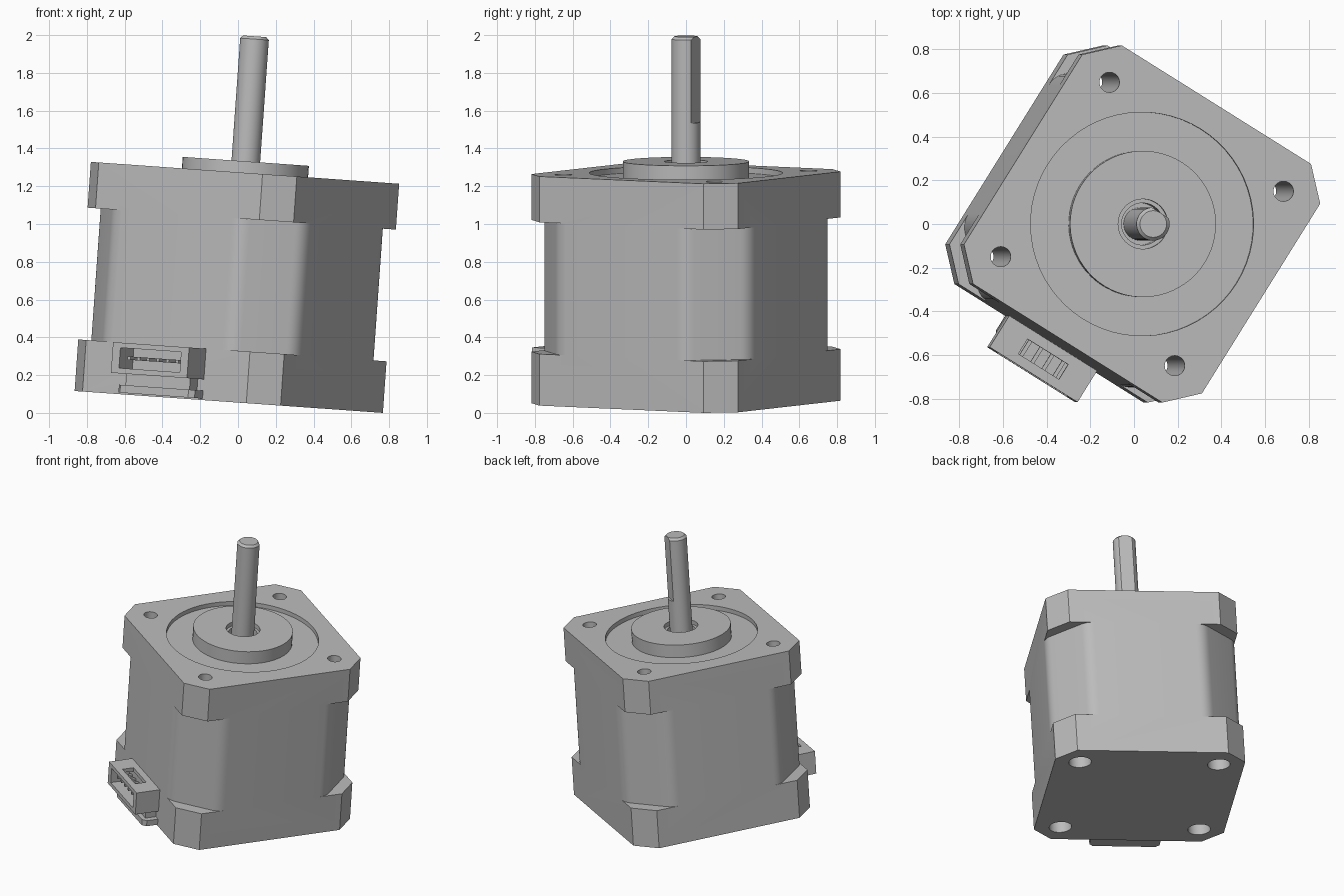
import bpy, bmesh, math
from mathutils import Matrix, Vector

cube = bpy.data.objects.get("Cube")
if cube:
    bpy.data.objects.remove(cube, do_unlink=True)

# One plain grey for the whole motor
GREY = (0.5, 0.5, 0.5, 1.0)
grey = bpy.data.materials.new("plain_grey")
grey.diffuse_color = GREY
grey.use_nodes = True
for node in grey.node_tree.nodes:
    if node.type == 'BSDF_PRINCIPLED':
        node.inputs["Base Color"].default_value = GREY

MM = 0.0304            # size of one millimetre
HALF = 21.2 * MM       # half width of the body
TOP = 40 * MM          # height of the body
LOW = 9 * MM           # height of the rear end bell
HIGH = TOP - 8 * MM    # underside of the front flange
HOLE = 15.5 * MM       # mounting hole offset
PLACE = (Matrix.Translation((-0.049, 0, 0.058))
         @ Matrix.Rotation(math.radians(4.06), 4, 'Y')
         @ Matrix.Rotation(math.radians(-32), 4, 'Z'))
parts = []


def add(name, bm, keep=True):
    bmesh.ops.remove_doubles(bm, verts=bm.verts, dist=1e-5)
    bmesh.ops.recalc_face_normals(bm, faces=bm.faces)
    mesh = bpy.data.meshes.new(name)
    bm.to_mesh(mesh)
    bm.free()
    mesh.materials.append(grey)
    ob = bpy.data.objects.new(name, mesh)
    bpy.context.collection.objects.link(ob)
    if keep:
        parts.append(ob)
    else:
        ob.hide_render = True
    return ob


def prism(name, points, z0, z1, keep=True):
    bm = bmesh.new()
    face = bm.faces.new([bm.verts.new((x, y, z0)) for x, y in points])
    new = bmesh.ops.extrude_face_region(bm, geom=[face])["geom"]
    bmesh.ops.translate(bm, vec=(0, 0, z1 - z0),
                        verts=[v for v in new if isinstance(v, bmesh.types.BMVert)])
    return add(name, bm, keep)


def circle(r, x=0, y=0, n=64):
    return [(x + r * math.cos(math.tau * i / n), y + r * math.sin(math.tau * i / n))
            for i in range(n)]


def rect(x0, x1, y0, y1, c=0):
    if not c:
        return [(x0, y0), (x1, y0), (x1, y1), (x0, y1)]
    return [(x0 + c, y0), (x1 - c, y0), (x1, y0 + c), (x1, y1 - c),
            (x1 - c, y1), (x0 + c, y1), (x0, y1 - c), (x0, y0 + c)]


def lathe(name, profile, closed):
    bm = bmesh.new()
    verts = [bm.verts.new((r, 0, z)) for r, z in profile]
    pairs = list(zip(verts, verts[1:])) + ([(verts[-1], verts[0])] if closed else [])
    edges = [bm.edges.new(p) for p in pairs]
    bmesh.ops.spin(bm, geom=verts + edges, cent=(0, 0, 0), axis=(0, 0, 1),
                   angle=math.tau, steps=64)
    return add(name, bm)


def cut(ob, *cutters):
    for cutter in cutters:
        mod = ob.modifiers.new("cut", 'BOOLEAN')
        mod.operation = 'DIFFERENCE'
        mod.solver = 'EXACT'
        mod.object = cutter
        bpy.context.view_layer.objects.active = ob
        bpy.ops.object.modifier_apply(modifier=mod.name)
        bpy.data.objects.remove(cutter, do_unlink=True)


# Body: chamfered block, with deeper rounded corners between the two flanges
body = prism("motor_body", rect(-HALF, HALF, -HALF, HALF, 0.132), 0, TOP)
c, t = 0.248, 0.05
a, b = Vector((HALF, HALF - c - t)), Vector((HALF, HALF - c))
d = b + Vector((-t, t)) * math.sqrt(0.5)
arc = []
for i in range(7):
    s = i / 6
    arc.append(tuple(a * (1 - s) ** 2 + b * (2 * s * (1 - s)) + d * s * s))
corner = ([(HALF + 0.1, a.y)] + arc + [(y, x) for x, y in reversed(arc)]
          + [(a.y, HALF + 0.1), (HALF + 0.1, HALF + 0.1)])
for k in range(4):
    co, si = round(math.cos(k * math.pi / 2)), round(math.sin(k * math.pi / 2))
    cut(body, prism("corner_cutter", [(x * co - y * si, x * si + y * co) for x, y in corner],
                    LOW, HIGH, False))

# Mounting holes, counterbored at the rear
for x in (-HOLE, HOLE):
    for y in (-HOLE, HOLE):
        cut(body,
            prism("hole_cutter", circle(0.046, x, y, 32), -0.1, TOP + 0.1, False),
            prism("bore_cutter", circle(0.076, x, y, 32), -0.1, 0.1, False))

# Round recess in the front face and the bearing well
FLOOR = TOP - MM
cut(body, prism("recess_cutter", circle(0.512), FLOOR, TOP + 0.1, False),
    prism("well_cutter", circle(0.114), TOP - 0.12, TOP + 0.1, False))

# Raised centring boss
BOSS = TOP + 2 * MM
lathe("pilot_boss", [(0.335, FLOOR), (0.335, BOSS), (0.114, BOSS), (0.114, BOSS - 0.03),
                     (0.096, BOSS - 0.03), (0.096, TOP - 0.12), (0.114, TOP - 0.12),
                     (0.114, FLOOR)], True)

# Shaft with chamfered tip and a flat along one side
R, TIP = 2.5 * MM, 64 * MM - 0.005
shaft = lathe("shaft", [(0, TOP - 0.15), (R, TOP - 0.15), (R, TIP - 0.015),
                        (R - 0.015, TIP), (0, TIP)], False)
cut(shaft, prism("flat_cutter", rect(-0.2, 0.2, 2 * MM, 0.2), TIP - 15 * MM, TIP + 0.1, False))

# Connector shell: open at the front, with a window in its top wall
W, FRONT, BASE = 0.238, -0.814, 0.11
shell = prism("connector_shell", rect(-W, W, FRONT, -HALF + 0.01), BASE, LOW - 0.001)
cut(shell,
    prism("cavity_cutter", rect(-0.19, 0.19, FRONT - 0.1, -0.68), BASE + 0.028, LOW - 0.028, False),
    prism("window_cutter", rect(-0.11, 0.11, -0.77, -0.69), BASE + 0.06, LOW + 0.1, False))

# Connector pins
for i in range(6):
    x = (i - 2.5) * 0.06
    prism("connector_pin", rect(x - 0.009, x + 0.009, -0.785, -0.675), 0.185, 0.203)

# Neck and rounded tab below the connector
prism("connector_neck", rect(-0.2, 0.2, -0.72, -HALF + 0.01), 0.045, BASE + 0.005)
prism("connector_tab", rect(-W, W, -0.75, -HALF + 0.03, 0.025), 0.008, 0.05)

# Place every part along the tilted motor axis, smooth the round faces
bpy.ops.object.select_all(action='DESELECT')
for ob in parts:
    ob.data.transform(PLACE)
    ob.select_set(True)
bpy.context.view_layer.objects.active = body
bpy.ops.object.shade_smooth_by_angle(angle=math.radians(30))
